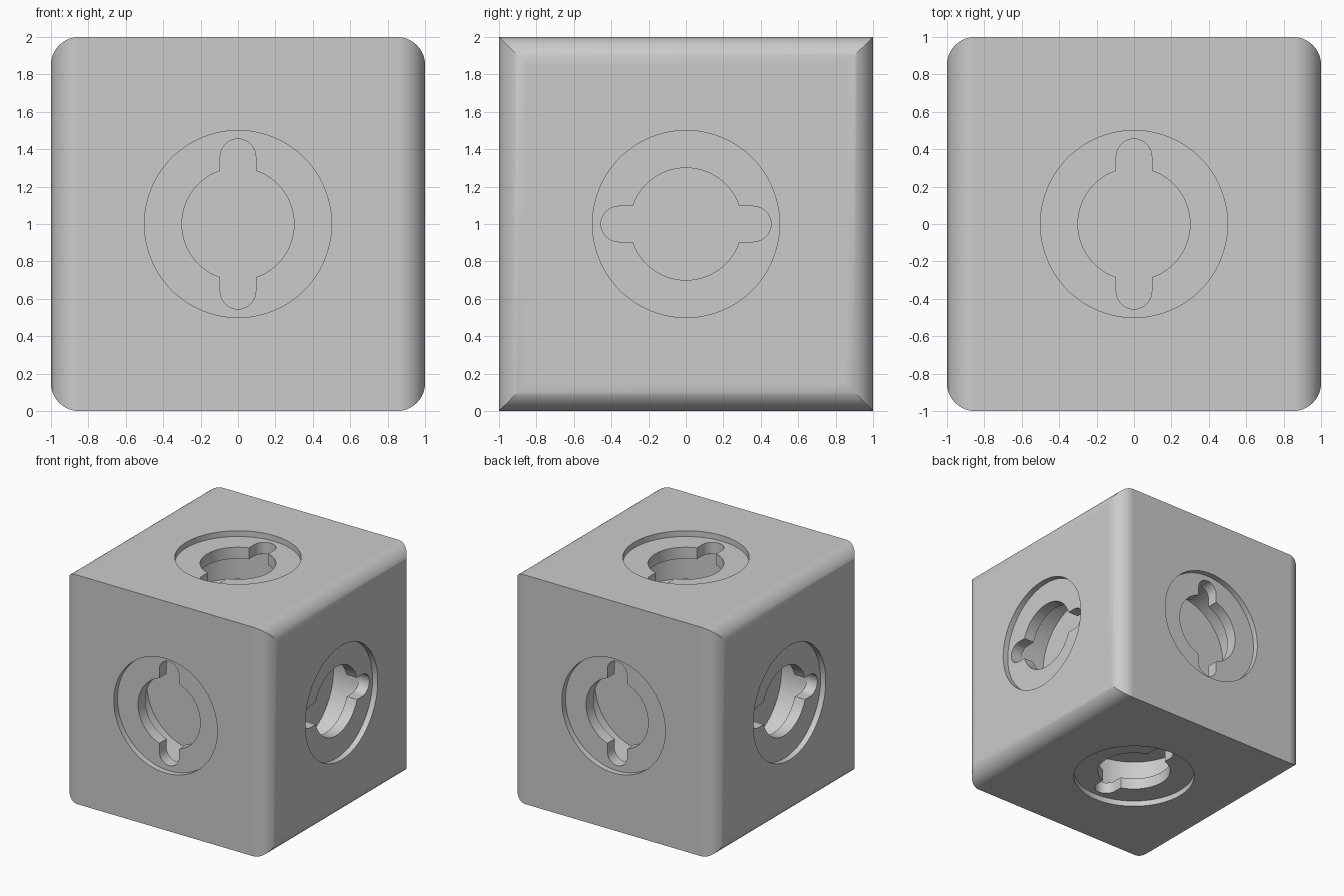
import bpy, bmesh, math
from mathutils import Matrix, Vector

cube = bpy.data.objects.get("Cube")
if cube:
    bpy.data.objects.remove(cube, do_unlink=True)

FILLET = 0.15        # rounding of the edges around the two side faces
FILLET_STEPS = 14
HOLE_R, SLOT_R, SLOT_END = 0.30, 0.095, 0.455

grey = bpy.data.materials.new("light_grey")
grey.use_nodes = True
grey.diffuse_color = (0.6, 0.6, 0.6, 1)
grey.node_tree.nodes["Principled BSDF"].inputs["Base Color"].default_value = (0.6, 0.6, 0.6, 1)


def make_object(name, bm):
    bmesh.ops.recalc_face_normals(bm, faces=bm.faces)
    mesh = bpy.data.meshes.new(name)
    bm.to_mesh(mesh)
    bm.free()
    mesh.materials.append(grey)
    obj = bpy.data.objects.new(name, mesh)
    bpy.context.collection.objects.link(obj)
    return obj


def arc(radius, start, end, steps, cy=0.0):
    angles = [start + (end - start) * i / steps for i in range(steps + 1)]
    return [Vector((radius * math.cos(a), cy + radius * math.sin(a), 0)) for a in angles]


def circle(radius):
    return arc(radius, 0, math.tau, 96)[:-1]


def keyhole():
    # round hole with a round-ended slot on two opposite sides
    a = math.asin(SLOT_R / HOLE_R)
    half = arc(SLOT_R, 0, math.pi, 20, SLOT_END - SLOT_R)
    half += arc(HOLE_R, math.pi / 2 + a, 1.5 * math.pi - a, 40)
    return half + [Vector((-p.x, -p.y, 0)) for p in half]


def face_frames():
    # one frame per block face: z points outward, y along the slot
    for normal, slot in (("X", "Y"), ("Y", "Z"), ("Z", "Y")):
        for sign in (1, -1):
            n = Vector([sign * (c == normal) for c in "XYZ"])
            s = Vector([float(c == slot) for c in "XYZ"])
            rot = Matrix((s.cross(n), s, n)).transposed().to_4x4()
            yield Matrix.Translation((0, 0, 1)) @ rot @ Matrix.Translation((0, 0, 1))


def cut_all_faces(body, name, outline, start, end):
    # sink the same outline into all six faces, between two depths
    bm = bmesh.new()
    for frame in face_frames():
        rings = [[bm.verts.new(frame @ (p - Vector((0, 0, d)))) for p in outline]
                 for d in (start, end)]
        for ring in rings:
            bm.faces.new(ring)
        for i in range(len(outline)):
            bm.faces.new((rings[0][i - 1], rings[0][i], rings[1][i], rings[1][i - 1]))
    cutter = make_object(name, bm)
    cutter.hide_render = True
    mod = body.modifiers.new(name, "BOOLEAN")
    mod.operation, mod.solver, mod.object = "DIFFERENCE", "EXACT", cutter
    bpy.ops.object.modifier_apply(modifier=mod.name)
    bpy.data.objects.remove(cutter, do_unlink=True)


# block: square sections lofted along x, so the fillets meet in mitres
fillet = [(1 - FILLET + p.x, 1 - FILLET + p.y)
          for p in arc(FILLET, 0, math.pi / 2, FILLET_STEPS)]
sections = fillet + [(-x, h) for x, h in reversed(fillet)]
bm = bmesh.new()
rings = [[bm.verts.new((x, sy * h, 1 + sz * h))
          for sy, sz in ((-1, -1), (1, -1), (1, 1), (-1, 1))] for x, h in sections]
for a, b in zip(rings, rings[1:]):
    for i in range(4):
        bm.faces.new((a[i - 1], a[i], b[i], b[i - 1]))
bm.faces.new(rings[0])
bm.faces.new(rings[-1])
block = make_object("connector_block", bm)

bpy.ops.object.select_all(action="DESELECT")
block.select_set(True)
bpy.context.view_layer.objects.active = block

# shallow round recess, keyhole opening, then a wider chamber behind the lip
cut_all_faces(block, "recess_cutter", circle(0.5), -0.1, 0.05)
cut_all_faces(block, "keyhole_cutter", keyhole(), -0.1, 0.2)
cut_all_faces(block, "chamber_cutter", circle(0.46), 0.15, 0.4)

# smooth fillets and bores, flat faces kept flat
bpy.ops.object.shade_smooth_by_angle(angle=math.radians(30))
weighted = block.modifiers.new("flat_face_normals", "WEIGHTED_NORMAL")
weighted.keep_sharp = True
